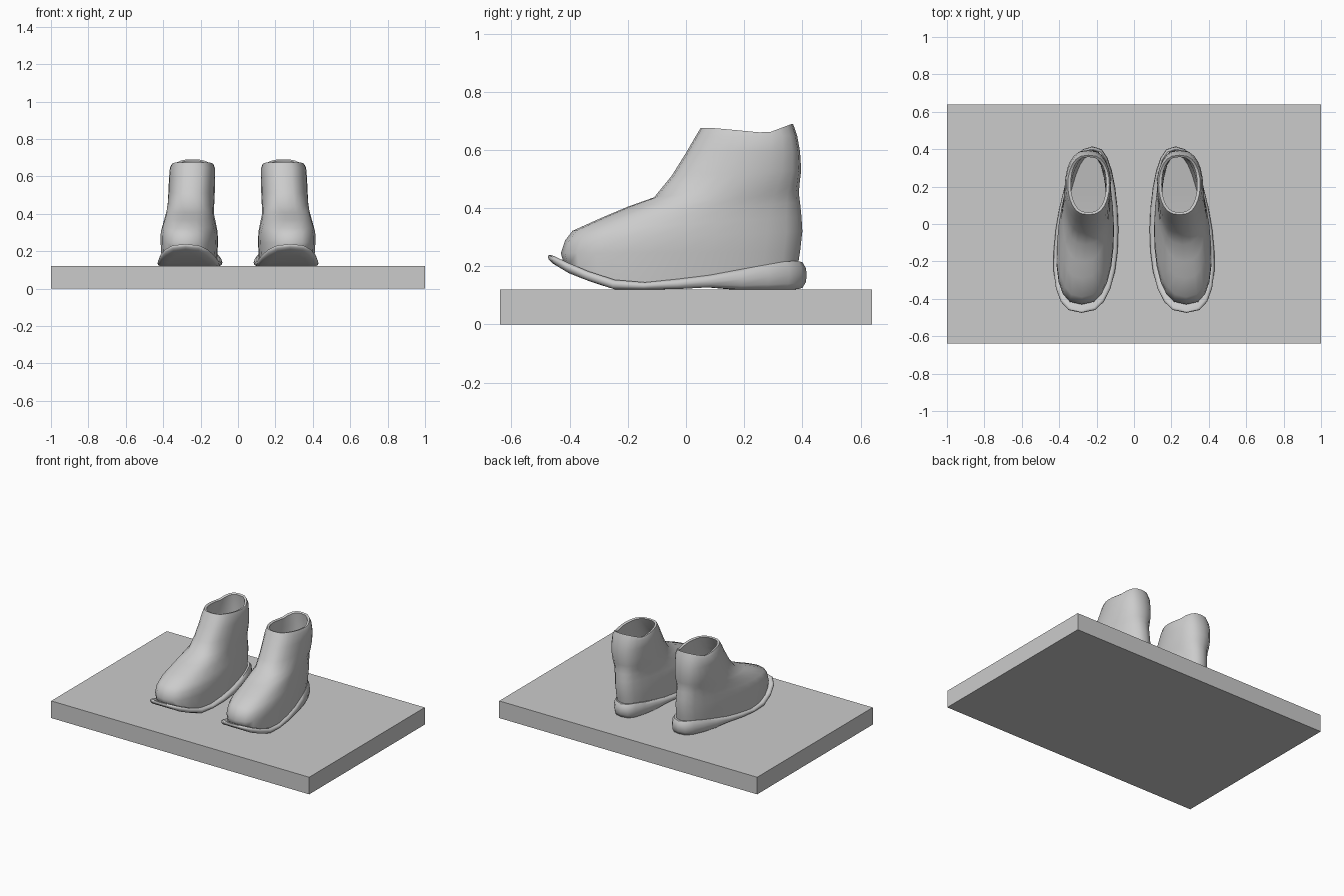
import bpy, bmesh, math

if "Cube" in bpy.data.objects:
    bpy.data.objects.remove(bpy.data.objects["Cube"])

N = 24  # points around each ring


def interp(table, y):
    if y <= table[0][0]:
        return table[0][1]
    for (y0, z0), (y1, z1) in zip(table, table[1:]):
        if y <= y1:
            return z0 + (z1 - z0) * (y - y0) / (y1 - y0)
    return table[-1][1]


def ring(yf, yb, cf, cb, wf, wb, z):
    """Foot-shaped loop from toe (f) to heel (b); z(y, s) gives the height."""
    pts = []
    for i in range(N):
        a = 2 * math.pi * i / N
        s = (1 - math.cos(a)) / 2
        y = yf + (yb - yf) * s
        sn = math.copysign(abs(math.sin(a)) ** 0.75, math.sin(a)) if 0 < i != N // 2 else 0
        pts.append((cf + (cb - cf) * s + sn * (wf + (wb - wf) * s), y, z(y, s)))
    return pts


def loft(name, rings, side):
    """Skin the rings, close both ends with rows of quads, shade smooth."""
    bm = bmesh.new()
    loops = [[bm.verts.new((side * x, y, z)) for x, y, z in r] for r in rings]
    for a, b in zip(loops, loops[1:]):
        for i in range(N):
            j = (i + 1) % N
            bm.faces.new((a[i], a[j], b[j], b[i]))
    for l in (loops[0], loops[-1]):
        for i in range(N // 2):
            q = [l[i], l[i + 1], l[N - i - 1], l[(N - i) % N]]
            bm.faces.new(list(dict.fromkeys(q)))
    bmesh.ops.recalc_face_normals(bm, faces=bm.faces)
    me = bpy.data.meshes.new(name)
    bm.to_mesh(me)
    bm.free()
    ob = bpy.data.objects.new(name, me)
    bpy.context.collection.objects.link(ob)
    bpy.context.view_layer.objects.active = ob
    ob.select_set(True)
    bpy.ops.object.shade_smooth_by_angle(angle=math.radians(60))
    ob.select_set(False)


def slope(zf, zb):
    return lambda y, s: zf + (zb - zf) * s


# Side profiles of the sole and the collar rim
top = [(-.475, .245), (-.4, .21), (-.3, .168), (-.2, .142), (-.1, .147),
       (0, .16), (.1, .172), (.2, .192), (.37, .222), (.415, .21)]
bottom = [(-.475, .22), (-.4, .175), (-.33, .148), (-.25, .121), (-.05, .12),
          (.03, .127), (.08, .128), (.14, .12), (.38, .12), (.415, .13)]
rim = [(.05, .675), (.1, .675), (.28, .658), (.365, .69)]


def sole_ring(inset, t):
    z = lambda y, s: interp(bottom, y) * (1 - t) + interp(top, y) * t
    return ring(-.475 + inset, .415 - inset, .28, .222, .198 - inset, .137 - inset, z)


sole = [sole_ring(*p) for p in
        [(.06, 0), (.015, 0), (.003, .2), (0, .5), (.003, .8), (.015, 1), (.05, .95)]]

collar = lambda y, s: interp(rim, y)
upper = [
    # outside, seam to collar
    ring(-.42, .385, .28, .228, .170, .115, lambda y, s: interp(top, y) - .012),
    ring(-.43, .392, .28, .230, .178, .118, slope(.245, .25)),
    ring(-.415, .400, .28, .232, .176, .118, slope(.29, .32)),
    ring(-.39, .397, .278, .235, .160, .118, slope(.322, .37)),
    ring(-.29, .392, .275, .238, .140, .118, slope(.367, .42)),
    ring(-.20, .388, .268, .240, .130, .120, slope(.405, .45)),
    ring(-.11, .390, .260, .242, .125, .124, slope(.437, .48)),
    ring(-.05, .396, .252, .244, .122, .126, slope(.51, .53)),
    ring(.0, .392, .246, .246, .120, .126, slope(.59, .595)),
    ring(.032, .382, .244, .244, .118, .122, slope(.645, .65)),
    ring(.05, .368, .243, .243, .110, .112, collar),
    # inside, collar down to the insole
    ring(.062, .358, .243, .243, .094, .096, lambda y, s: interp(rim, y) - .004),
    ring(.02, .368, .246, .246, .098, .102, slope(.59, .595)),
    ring(-.09, .368, .26, .242, .104, .104, slope(.43, .48)),
    ring(-.27, .37, .275, .238, .118, .098, slope(.345, .41)),
    ring(-.38, .372, .28, .232, .150, .096, slope(.28, .30)),
    ring(-.38, .365, .28, .23, .145, .090, lambda y, s: interp(top, y) + .008),
]

# Display slab
bpy.ops.mesh.primitive_cube_add(size=1, location=(0, 0, .06))
slab = bpy.context.object
slab.name = "base_slab"
slab.scale = (2, 1.28, .12)
slab.select_set(False)

# Pair of boots
for side, label in ((1, "right"), (-1, "left")):
    loft(f"boot_sole_{label}", sole, side)
    loft(f"boot_upper_{label}", upper, side)
